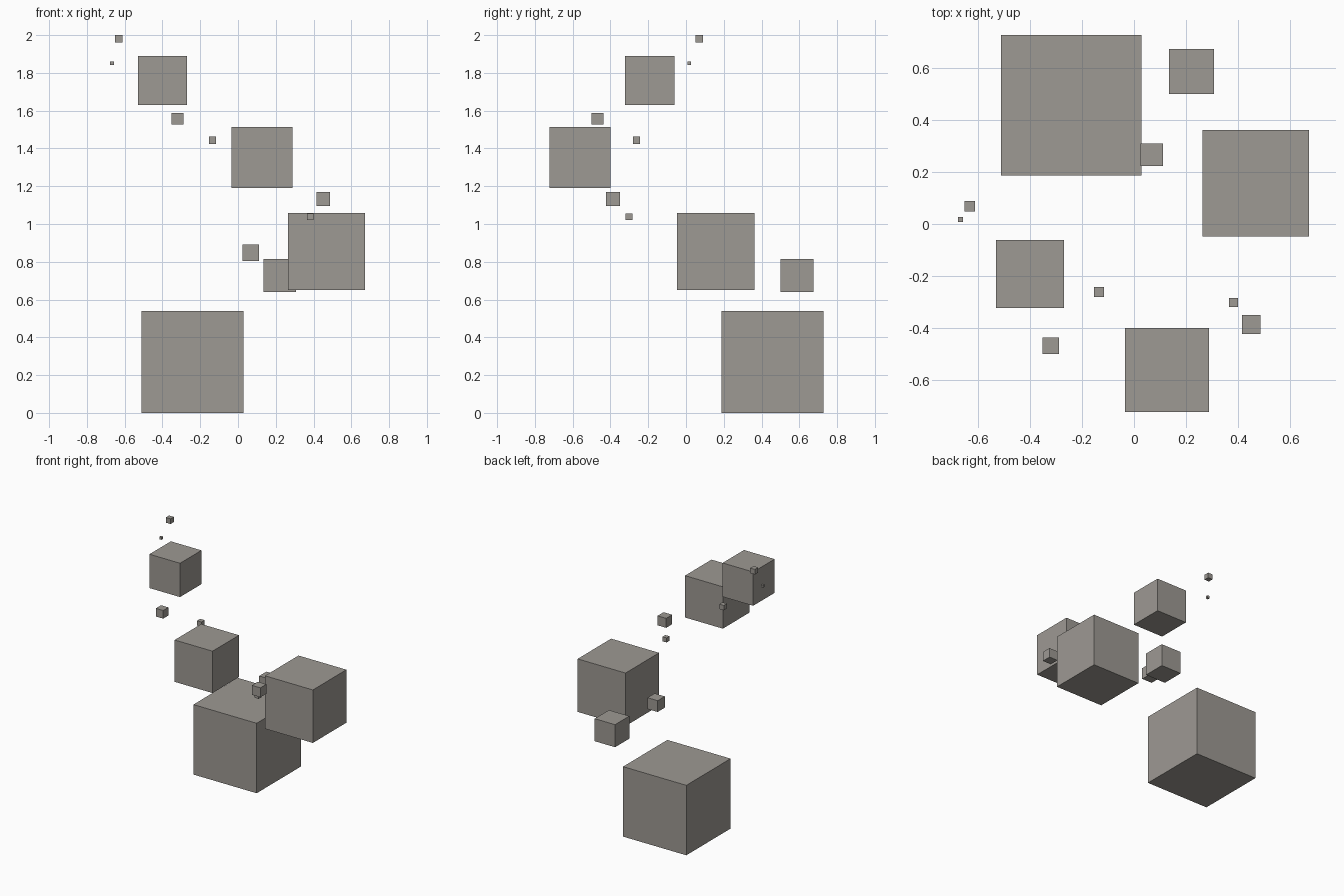
import bpy
import bmesh
from mathutils import Matrix

if "Cube" in bpy.data.objects:
    bpy.data.objects.remove(bpy.data.objects["Cube"])

stone = bpy.data.materials.new("warm_grey_stone")
stone.diffuse_color = (0.337, 0.319, 0.292, 1.0)
stone.use_nodes = True
stone.node_tree.nodes["Principled BSDF"].inputs["Base Color"].default_value = stone.diffuse_color


def cube(name, centre, size):
    bm = bmesh.new()
    bmesh.ops.create_cube(bm, size=size, matrix=Matrix.Translation(centre))
    mesh = bpy.data.meshes.new(name)
    bm.to_mesh(mesh)
    bm.free()
    mesh.materials.append(stone)
    bpy.context.collection.objects.link(bpy.data.objects.new(name, mesh))


# Main platforms: a rising spiral of shrinking cubes (centre, edge length)
platforms = [
    ((-0.242, 0.4575, 0.27), 0.54),
    ((0.468, 0.157, 0.855), 0.409),
    ((0.127, -0.5615, 1.3525), 0.323),
    ((-0.40, -0.192, 1.76), 0.261),
]

# Small floating fragments between the platforms
fragments = [
    ((0.221, 0.587, 0.728), 0.174),
    ((0.068, 0.267, 0.847), 0.087),
    ((0.451, -0.3865, 1.133), 0.073),
    ((0.3825, -0.302, 1.039), 0.035),
    ((-0.1345, -0.2615, 1.443), 0.038),
    ((-0.32, -0.4685, 1.557), 0.063),
    ((-0.631, 0.069, 1.98), 0.04),
    ((-0.667, 0.017, 1.851), 0.019),
]

for label, group in (("platform", platforms), ("fragment", fragments)):
    for i, (centre, size) in enumerate(group, 1):
        cube(f"{label}_{i}", centre, size)
